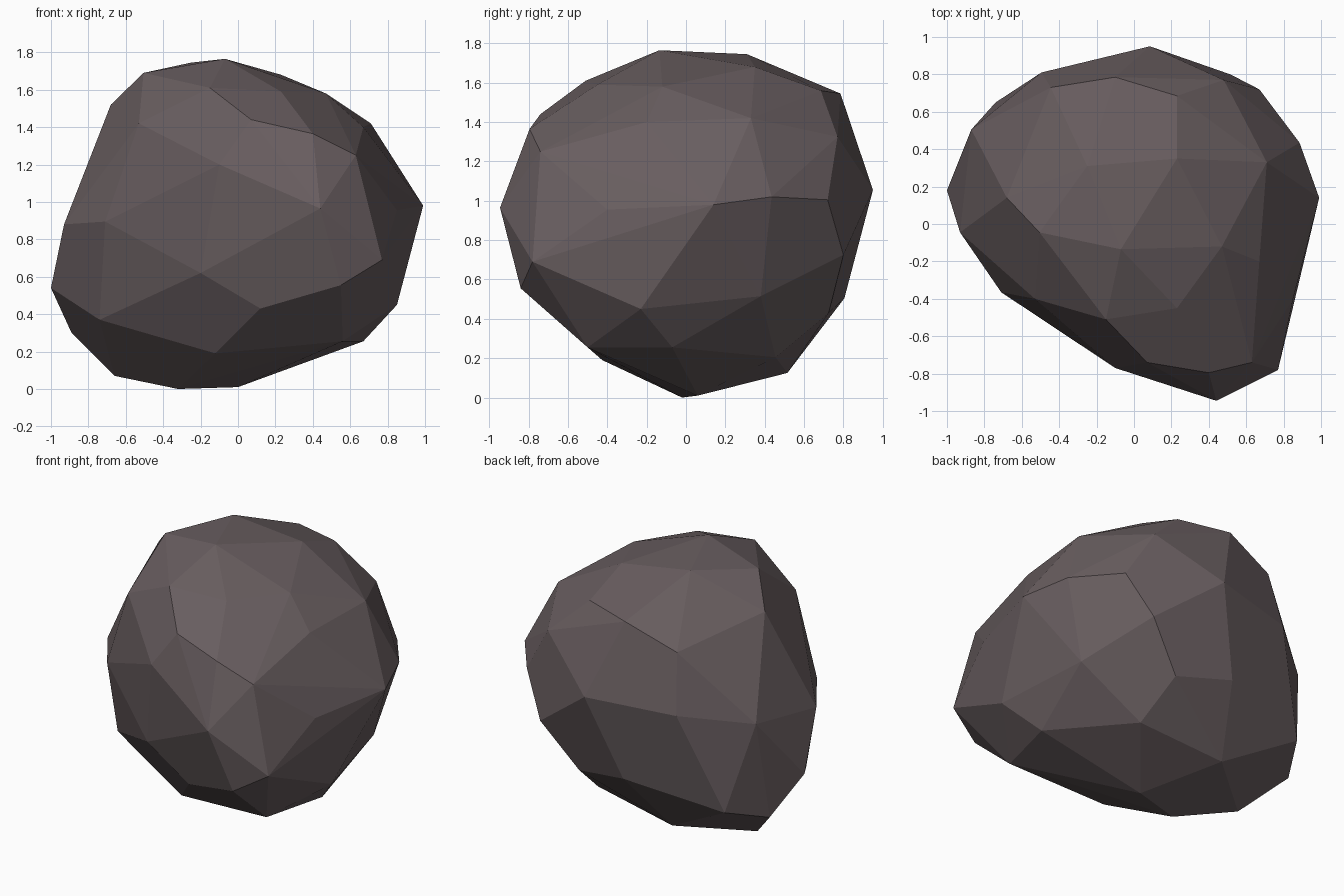
import bpy, bmesh, math
from mathutils import Vector

# Corner points of the chipped boulder, from the base up
CORNERS = [
    # underside
    (0, .06, .01), (-.32, -.02, 0), (-.66, .19, .07), (-.26, .515, .125), (.33, .455, .205),
    (.67, -.07, .255), (.56, -.5, .255), (-.12, -.425, .19), (-.74, -.21, .37), (-.89, .39, .3),
    # lower flanks
    (-.74, .65, .39), (-.1, .805, .505), (.28, .725, .43), (.735, .38, .515), (.85, -.23, .45),
    (.77, -.78, .69), (.55, -.84, .555), (.12, -.69, .43), (-.2, -.67, .62), (-1, .18, .54),
    # waist
    (.99, .14, .98), (.885, .435, 1.02), (.67, .72, 1.005), (.515, .8, .725), (.085, .95, 1.055),
    (-.495, .81, 1.03), (-.87, .505, .96), (-.93, -.045, .88), (-.71, -.365, .895),
    (.44, -.945, .965), (.85, -.4, .955),
    # shoulders
    (-.1, -.77, 1.2), (.07, -.74, 1.44), (.4, -.795, 1.365), (.63, -.74, 1.25), (.67, -.2, 1.4),
    (.71, .33, 1.42), (.48, .77, 1.325), (-.445, .73, 1.41), (-.53, -.4, 1.42), (-.68, .14, 1.52),
    # crown
    (.23, .685, 1.56), (-.1, .785, 1.545), (.23, .35, 1.68), (-.25, .31, 1.745),
    (-.07, -.135, 1.765), (-.505, -.045, 1.69), (-.15, -.51, 1.61), (.23, -.45, 1.59),
]
CORNERS.append((.47, -.12, 1.58))

# Wrap the corners in a tight skin
bm = bmesh.new()
for c in CORNERS:
    bm.verts.new(Vector(c))
hull = bmesh.ops.convex_hull(bm, input=bm.verts[:])
loose = [v for v in bm.verts if not v.link_faces]
bmesh.ops.delete(bm, geom=loose, context='VERTS')

# Merge nearly level neighbours into broad flat facets
bmesh.ops.dissolve_limit(bm, angle_limit=math.radians(5), verts=bm.verts[:], edges=bm.edges[:])
bmesh.ops.recalc_face_normals(bm, faces=bm.faces[:])

mesh = bpy.data.meshes.new("boulder")
bm.to_mesh(mesh)
bm.free()

# Stone colour
stone = bpy.data.materials.new("dark warm grey stone")
stone.diffuse_color = (.138, .110, .115, 1)
mesh.materials.append(stone)

boulder = bpy.data.objects.new("boulder", mesh)
bpy.context.collection.objects.link(boulder)
